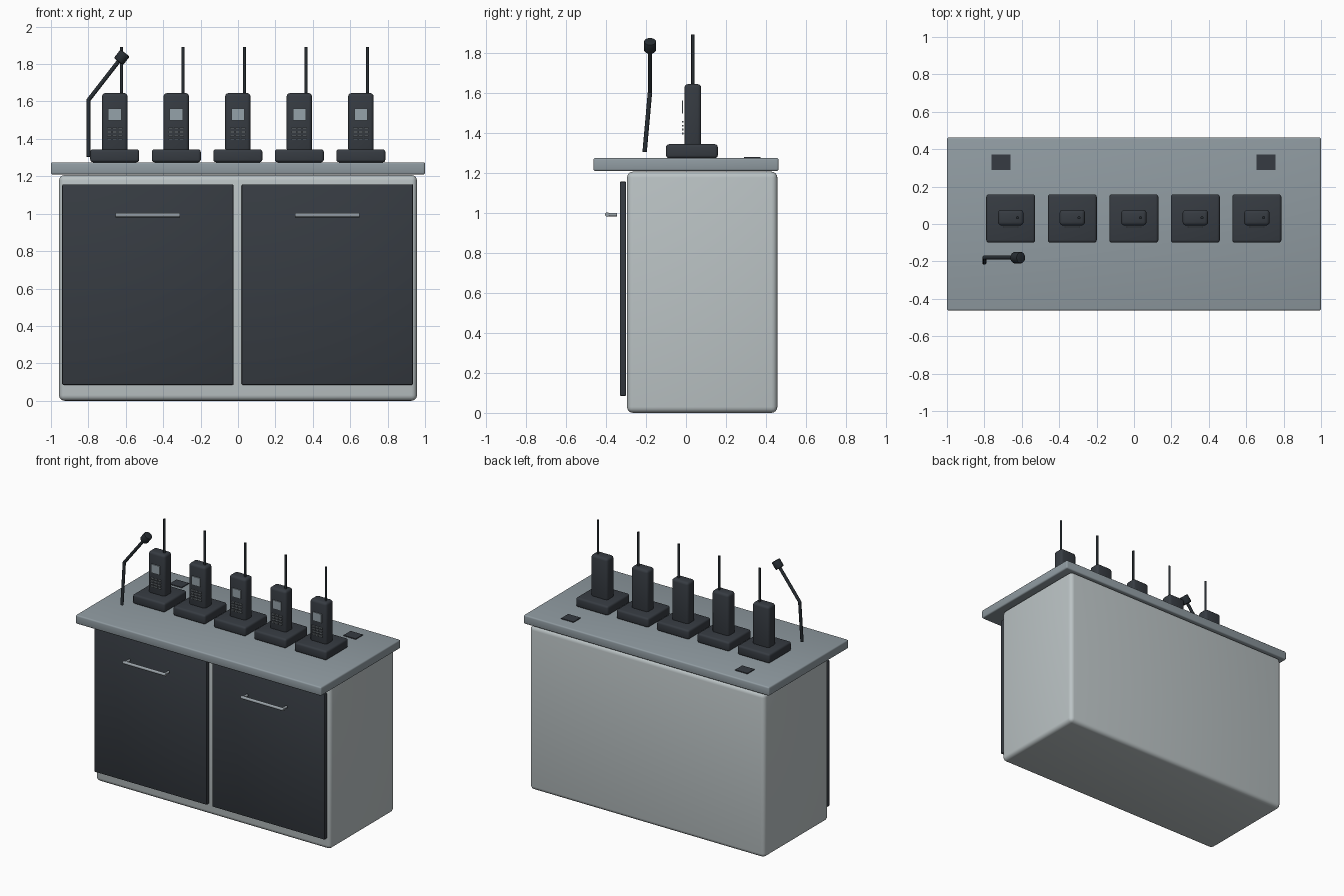
import bpy, math
from mathutils import Vector

if "Cube" in bpy.data.objects:
    bpy.data.objects.remove(bpy.data.objects["Cube"])


def material(name, rgb):
    m = bpy.data.materials.new(name)
    m.diffuse_color = (*rgb, 1)
    m.use_nodes = True
    m.node_tree.nodes["Principled BSDF"].inputs["Base Color"].default_value = m.diffuse_color
    return m


PALE = material("pale grey", (0.50, 0.55, 0.56))
SLATE = material("slate grey", (0.28, 0.33, 0.36))
CHARCOAL = material("charcoal", (0.037, 0.044, 0.054))
BLACK = material("blue black", (0.020, 0.026, 0.032))
STEEL = material("steel", (0.32, 0.36, 0.39))
SCREEN = material("screen grey", (0.30, 0.36, 0.40))
KEY = material("key grey", (0.20, 0.23, 0.25))


def box(name, lo, hi, mat, bevel=0.0, segments=3):
    """Box between two corners, with optional rounded edges."""
    lo, hi = Vector(lo), Vector(hi)
    bpy.ops.mesh.primitive_cube_add(size=1, location=(lo + hi) / 2)
    ob = bpy.context.object
    ob.name = name
    ob.scale = hi - lo
    bpy.ops.object.transform_apply(location=False, rotation=False, scale=True)
    ob.data.materials.append(mat)
    if bevel:
        mod = ob.modifiers.new("round", 'BEVEL')
        mod.width, mod.segments = bevel, segments
        bpy.ops.object.modifier_apply(modifier="round")
        bpy.ops.object.shade_smooth_by_angle(angle=math.radians(40))
    return ob


def rod(name, a, b, radius, mat, sides=16, bevel=0.0):
    """Cylinder running from a to b."""
    a, b = Vector(a), Vector(b)
    bpy.ops.mesh.primitive_cylinder_add(vertices=sides, radius=radius,
                                        depth=(b - a).length, location=(a + b) / 2)
    ob = bpy.context.object
    ob.name = name
    ob.rotation_euler = (b - a).to_track_quat('Z', 'Y').to_euler()
    ob.data.materials.append(mat)
    if bevel:
        mod = ob.modifiers.new("round", 'BEVEL')
        mod.width, mod.segments = bevel, 2
        bpy.ops.object.modifier_apply(modifier="round")
    bpy.ops.object.shade_smooth_by_angle(angle=math.radians(40))
    return ob


# Cabinet and worktop
box("cabinet", (-0.957, -0.295, 0), (0.957, 0.457, 1.207), PALE, 0.03, 4)
box("worktop", (-1, -0.463, 1.21), (1, 0.463, 1.275), SLATE, 0.01)

# Doors with bar handles
for side, x0, x1 in (("left", -0.94, -0.024), ("right", 0.02, 0.936)):
    box(side + "_door", (x0, -0.331, 0.085), (x1, -0.299, 1.157), CHARCOAL, 0.006, 2)
    c = (x0 + x1) / 2 - 0.001
    rod(side + "_handle_bar", (c - 0.173, -0.394, 0.992), (c + 0.173, -0.394, 0.992),
        0.011, STEEL)
    for s in (-1, 1):
        rod(side + "_handle_post", (c + s * 0.16, -0.394, 0.992),
            (c + s * 0.16, -0.345, 0.992), 0.009, STEEL, 12)

# Row of handsets in charging bases
for i in range(5):
    x = -0.659 + i * 0.329
    box("charging_base", (x - 0.131, -0.10, 1.275), (x + 0.131, 0.159, 1.344),
        CHARCOAL, 0.014)
    box("handset", (x - 0.068, -0.008, 1.33), (x + 0.068, 0.076, 1.645), CHARCOAL, 0.018)
    rod("antenna", (x + 0.036, 0.034, 1.63), (x + 0.036, 0.034, 1.892), 0.008, BLACK, 12)
    box("handset_screen", (x - 0.035, -0.02, 1.498), (x + 0.035, -0.014, 1.562), SCREEN)
    for row in range(4):
        for col in (-1, 0, 1):
            kx, kz = x + col * 0.029, 1.398 + row * 0.0195
            box("keypad_key", (kx - 0.0125, -0.02, kz - 0.0045),
                (kx + 0.0125, -0.013, kz + 0.0045), KEY)

# Bent gooseneck microphone
foot, bend, tip = (-0.8, -0.207, 1.305), (-0.8, -0.18, 1.607), (-0.638, -0.18, 1.815)
rod("microphone_stem", foot, bend, 0.011, BLACK)
rod("microphone_arm", bend, tip, 0.011, BLACK)
bpy.ops.mesh.primitive_uv_sphere_add(segments=16, ring_count=8, radius=0.011, location=bend)
bpy.context.object.name = "microphone_elbow"
bpy.context.object.data.materials.append(BLACK)
bpy.ops.object.shade_smooth()
along = (Vector(tip) - Vector(bend)).normalized()
rod("microphone_head", Vector(tip) - along * 0.002, Vector(tip) + along * 0.056,
    0.031, BLACK, 20, 0.006)

# Cable outlet plates at the back of the worktop
for x in (-0.711, 0.706):
    box("outlet_plate", (x - 0.05, 0.29, 1.273), (x + 0.05, 0.372, 1.281), CHARCOAL)
